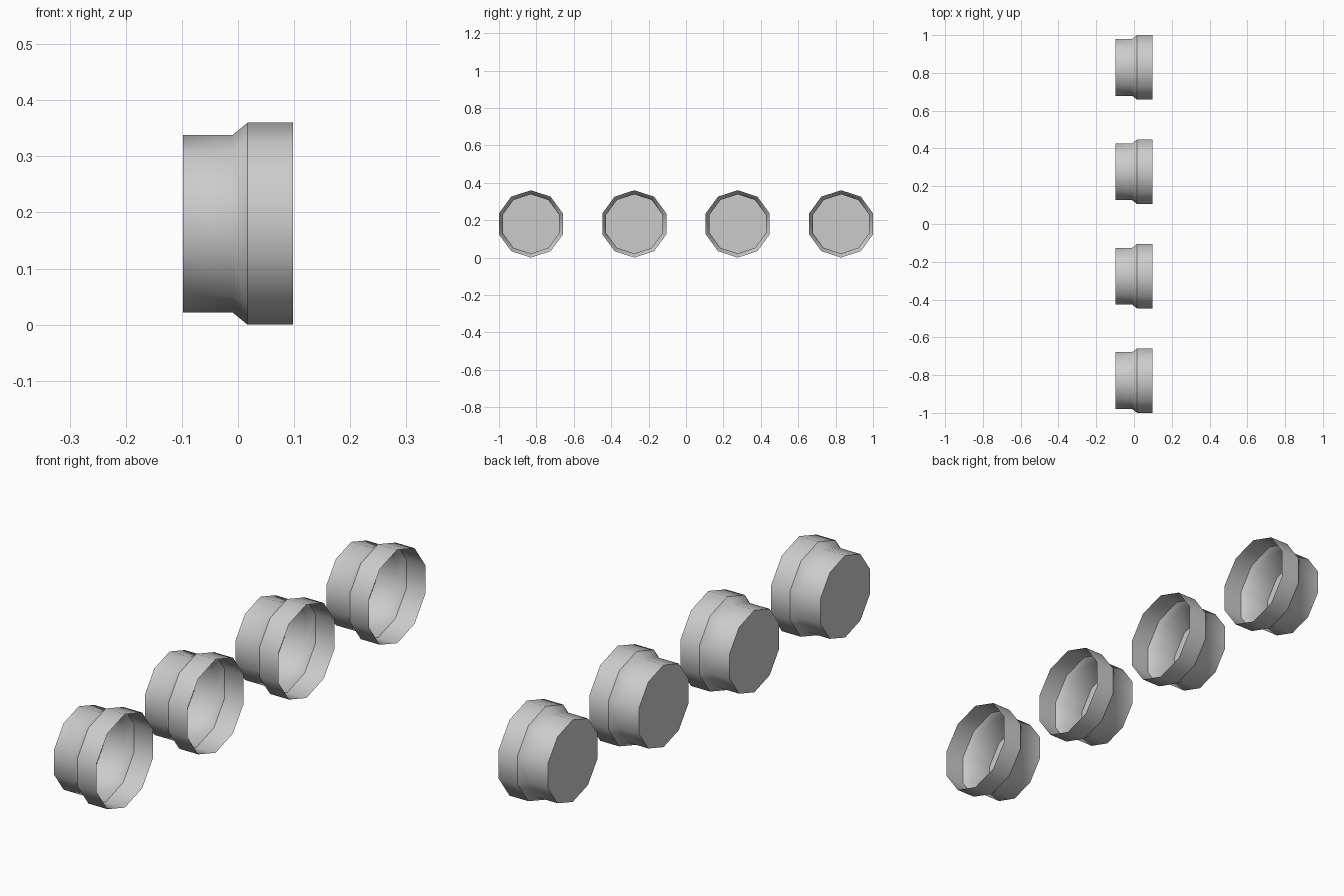
import bpy, bmesh, math

if "Cube" in bpy.data.objects:
    bpy.data.objects.remove(bpy.data.objects["Cube"])

SIDES = 10
CENTRE_Z = 0.18
# stepped cup profile along x: (x, radius), closed at the first ring, open at the last
PROFILE = [(-0.098, 0.158), (-0.010, 0.158), (0.017, 0.18), (0.098, 0.18)]
SHARP_RINGS = (0, 2)


def make_cup(name, y):
    bm = bmesh.new()
    rings = []
    for x, r in PROFILE:
        angles = [math.pi / 2 + 2 * math.pi * i / SIDES for i in range(SIDES)]
        rings.append([bm.verts.new((x, r * math.cos(a), r * math.sin(a))) for a in angles])
    # thin side walls
    for a, b in zip(rings, rings[1:]):
        for i in range(SIDES):
            j = (i + 1) % SIDES
            bm.faces.new((a[i], b[i], b[j], a[j])).smooth = True
    # flat end cap
    bm.faces.new(rings[0])
    # crisp edges at the cap and the collar
    for k in SHARP_RINGS:
        for i in range(SIDES):
            bm.edges.get((rings[k][i], rings[k][(i + 1) % SIDES])).smooth = False
    bm.normal_update()
    bmesh.ops.recalc_face_normals(bm, faces=bm.faces)
    cap = next(f for f in bm.faces if len(f.verts) == SIDES)
    if cap.normal.x > 0:
        bmesh.ops.reverse_faces(bm, faces=bm.faces)
    mesh = bpy.data.meshes.new(name)
    bm.to_mesh(mesh)
    bm.free()
    obj = bpy.data.objects.new(name, mesh)
    obj.location = (0, y, CENTRE_Z)
    bpy.context.collection.objects.link(obj)


# row of four exhaust-like cups
for n in range(4):
    make_cup(f"stepped_cup_{n + 1}", -0.829 + n * 0.5527)
